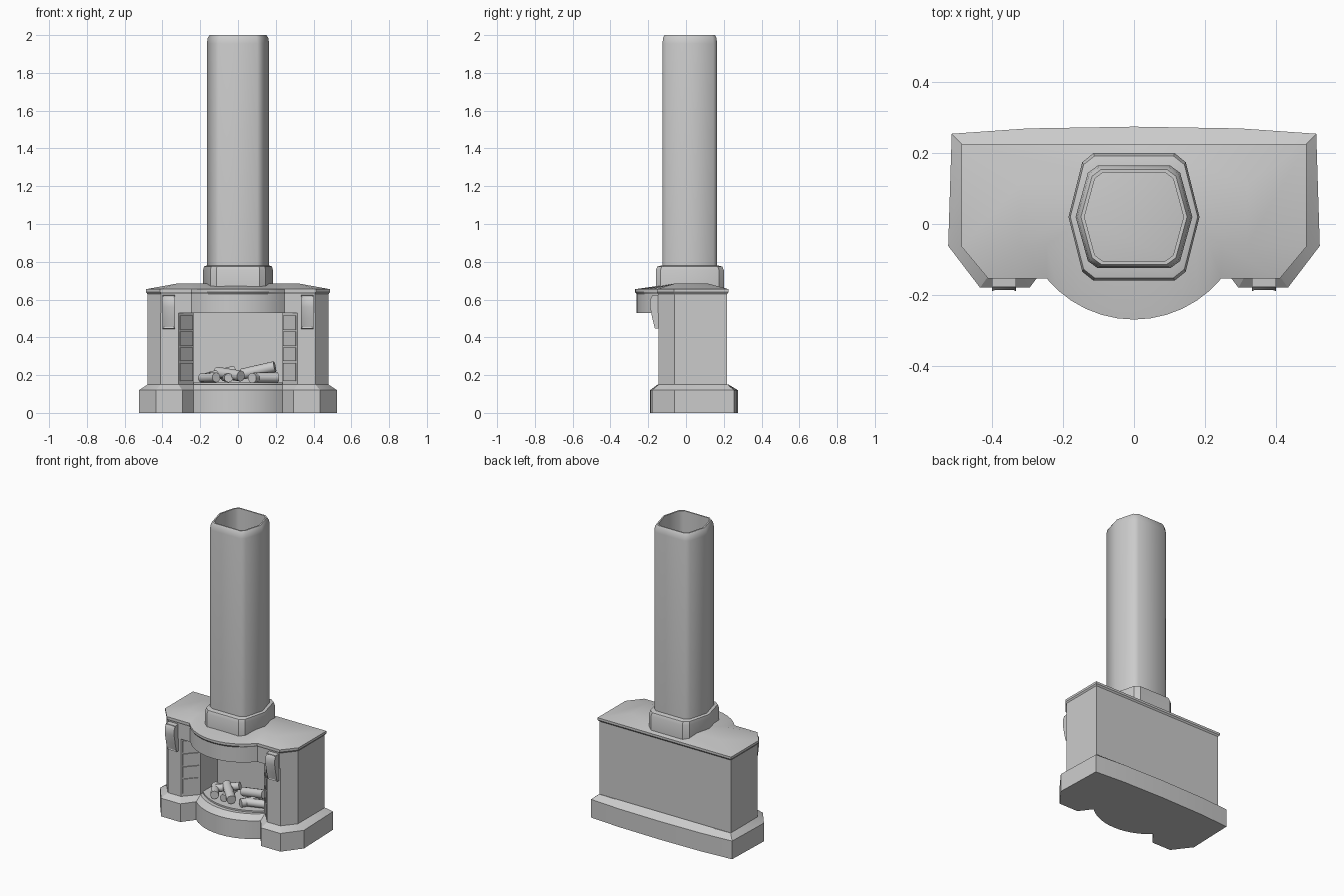
import bpy, bmesh, math
from mathutils import Vector

if "Cube" in bpy.data.objects:
    bpy.data.objects.remove(bpy.data.objects["Cube"])

stone = bpy.data.materials.new("grey_stone")
stone.diffuse_color = (0.6, 0.6, 0.6, 1)
stone.use_nodes = True
stone.node_tree.nodes["Principled BSDF"].inputs["Base Color"].default_value = stone.diffuse_color


def finish(name, bm, angle=30):
    bmesh.ops.remove_doubles(bm, verts=bm.verts, dist=0.0005)
    bmesh.ops.recalc_face_normals(bm, faces=bm.faces)
    mesh = bpy.data.meshes.new(name)
    bm.to_mesh(mesh)
    bm.free()
    obj = bpy.data.objects.new(name, mesh)
    bpy.context.collection.objects.link(obj)
    mesh.materials.append(stone)
    bpy.ops.object.select_all(action='DESELECT')
    obj.select_set(True)
    bpy.context.view_layer.objects.active = obj
    bpy.ops.object.shade_smooth_by_angle(angle=math.radians(angle))
    return obj


def loft(name, rings, angle=30):
    """Skin a stack of (outline, z) rings and cap both ends."""
    bm = bmesh.new()
    loops = [[bm.verts.new((x, y, z)) for x, y in pts] for pts, z in rings]
    for a, b in zip(loops, loops[1:]):
        for i in range(len(a)):
            j = (i + 1) % len(a)
            bm.faces.new((a[i], a[j], b[j], b[i]))
    bm.faces.new(loops[0][::-1])
    bm.faces.new(loops[-1])
    return finish(name, bm, angle)


def mirror(half):
    """Complete an outline given from back centre to front centre."""
    return half + [(-x, y) for x, y in reversed(half) if x > 0.001]


def bow(width, y_side, y_front, steps=6):
    """Arc from the side point to the front centre."""
    rise = y_side - y_front
    r = (width ** 2 + rise ** 2) / (2 * rise)
    a = math.asin(width / r)
    return [(r * math.sin(a * (1 - i / steps)),
             y_front + r - r * math.cos(a * (1 - i / steps)))
            for i in range(steps + 1)]


# Stepped plinth with bowed hearth
base = mirror([(0, .275), (.3, .27), (.515, .255), (.525, -.062), (.435, -.18),
               (.295, -.18)] + bow(.235, -.10, -.19))
base_top = mirror([(0, .225), (.3, .225), (.48, .22), (.48, -.06), (.41, -.145),
                   (.315, -.145)] + bow(.235, -.055, -.15))
loft("plinth", [(base, 0), (base, .12), (base_top, .15)])
floor = mirror([(0, .15), (.235, .15)] + bow(.235, -.03, -.125))
loft("hearth_floor", [(floor, .14), (floor, .16)])

# Firebox body with splayed jambs
body = mirror([(0, .218), (.48, .218), (.48, -.06), (.41, -.145), (.315, -.145),
               (.235, -.055), (.235, .12), (0, .12)])
loft("firebox_body", [(body, .145), (body, .535)])

# Mantel with bowed front and sloped top
shelf = mirror([(0, .218), (.48, .218), (.48, -.06), (.408, -.148)]
               + bow(.245, -.148, -.262))
lip = mirror([(0, .226), (.487, .226), (.487, -.064), (.412, -.154)]
             + bow(.247, -.154, -.27))
flat = [(max(-.32, min(.32, x)), max(-.06, min(.115, y))) for x, y in lip]
loft("mantel", [(shelf, .53), (shelf, .63), (lip, .64), (lip, .655), (flat, .685)], 25)

# Chimney collar and hollow flue
def flue(w, d, c=.02):
    half = [(.62 * w, d), (.79 * w, .86 * d), (w, 0), (.79 * w, -.86 * d), (.62 * w, -d)]
    return [(x, y + c) for x, y in half + [(-x, y) for x, y in reversed(half)]]

loft("chimney_collar", [(flue(.185, .18), .66), (flue(.185, .18), .755),
                        (flue(.18, .172), .775), (flue(.168, .15), .78)])
loft("chimney", [(flue(.165, .145), .77), (flue(.165, .145), 1.955),
                 (flue(.16, .141), 1.985), (flue(.15, .134), 2.0),
                 (flue(.14, .126), 2.0), (flue(.14, .126), .70)], 40)

# Curved brackets under the mantel, each with a framed front
profile = [(-.14, .445), (-.165, .447), (-.178, .50), (-.19, .56), (-.19, .60),
           (-.178, .622), (-.14, .625)]
for side, label in ((-1, "left"), (1, "right")):
    bm = bmesh.new()
    ends = [[bm.verts.new((side * .367 + s * .034, y, z)) for y, z in profile]
            for s in (-1, 1)]
    n = len(profile)
    fronts = []
    for i in range(n):
        j = (i + 1) % n
        f = bm.faces.new((ends[0][i], ends[0][j], ends[1][j], ends[1][i]))
        if 1 <= i <= 4:
            fronts.append(f)
    bm.faces.new(ends[0])
    bm.faces.new(ends[1][::-1])
    bmesh.ops.recalc_face_normals(bm, faces=bm.faces)
    bmesh.ops.inset_region(bm, faces=fronts, thickness=.009, depth=-.004)
    finish(label + "_bracket", bm)

    # Raised tiles on the splayed jamb
    a, b = Vector((.308, -.137)), Vector((.242, -.063))
    out = Vector((-.09, -.08)).normalized() * .006
    for k, (z0, z1) in enumerate(((.17, .265), (.275, .345), (.355, .43), (.44, .515))):
        quad = [(side * p.x, p.y) for p in (a, b, b + out, a + out)]
        loft(f"{label}_jamb_tile_{k + 1}", [(quad, z0), (quad, z1)])

# Pile of logs
logs = [((-.19, .04, .185), (-.115, -.08, .188), .026),
        ((-.07, .07, .19), (-.05, -.08, .185), .024),
        ((-.11, .04, .215), (.015, -.09, .195), .029),
        ((.16, .05, .19), (.075, -.08, .185), .027),
        ((.21, -.01, .187), (.09, -.05, .187), .026),
        ((.02, .03, .205), (.195, 0, .245), .029),
        ((-.16, .0, .19), (-.02, .05, .225), .025)]
for k, (p, q, r) in enumerate(logs):
    p, q = Vector(p), Vector(q)
    bm = bmesh.new()
    bmesh.ops.create_cone(bm, cap_ends=True, segments=10, radius1=r, radius2=r,
                          depth=(q - p).length)
    turn = (q - p).to_track_quat('Z', 'Y').to_matrix().to_4x4()
    turn.translation = (p + q) / 2
    bm.transform(turn)
    finish(f"log_{k + 1}", bm, 40)
